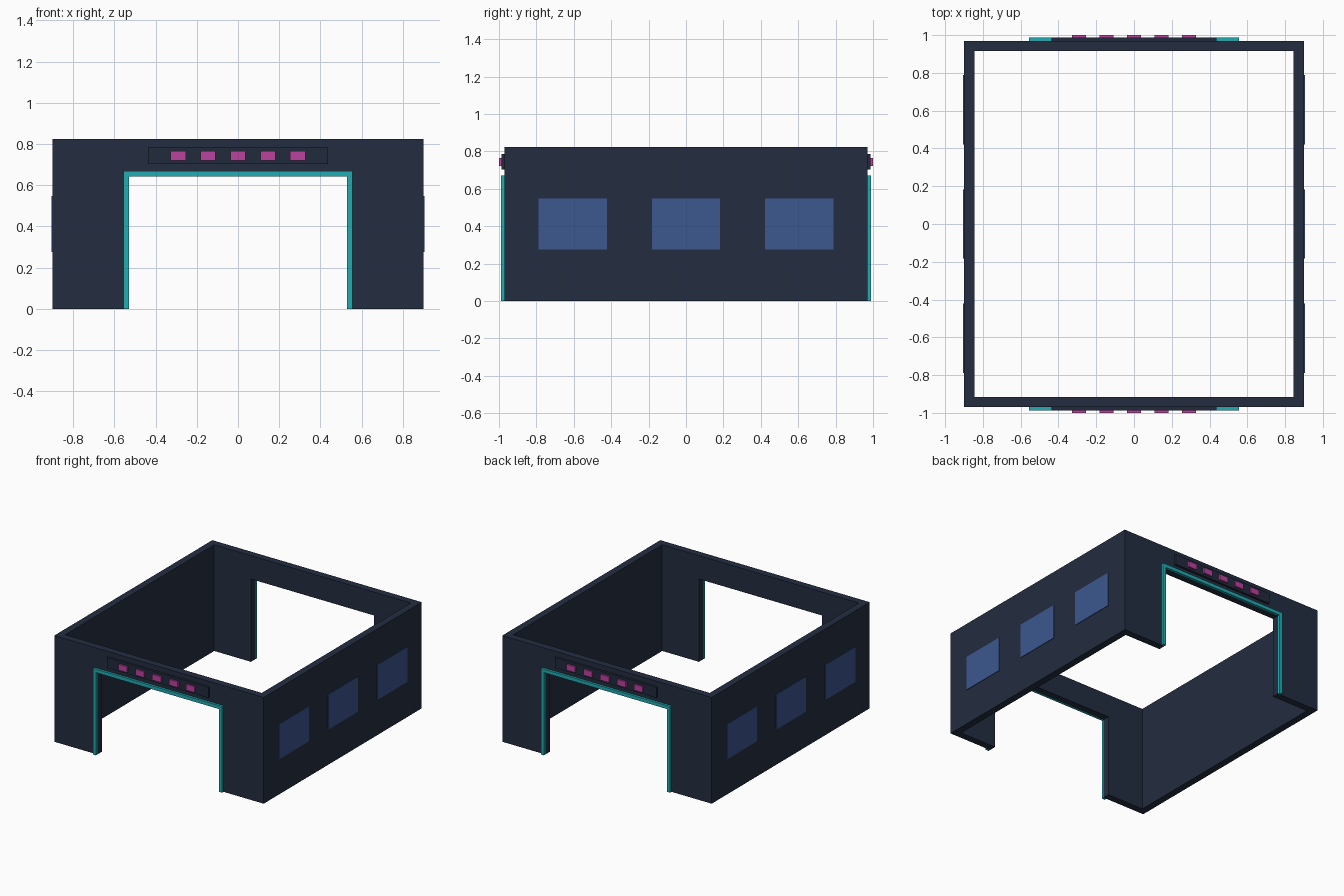
import bpy, bmesh

if "Cube" in bpy.data.objects:
    bpy.data.objects.remove(bpy.data.objects["Cube"], do_unlink=True)


def srgb(*rgb):
    return [(c / 255 / 12.92) if c < 11 else ((c / 255 + 0.055) / 1.055) ** 2.4 for c in rgb]


def material(name, *rgb):
    mat = bpy.data.materials.new(name)
    mat.use_nodes = True
    colour = (*srgb(*rgb), 1)
    mat.diffuse_color = colour
    mat.node_tree.nodes["Principled BSDF"].inputs["Base Color"].default_value = colour
    return mat


NAVY = material("navy wall", 35, 45, 65)
SLATE = material("dark slate panel", 33, 42, 59)
TEAL = material("teal trim", 33, 172, 178)
PINK = material("magenta lamp", 188, 66, 160)
BLUE = material("blue window", 60, 87, 143)


def link(name, bm, mat):
    bmesh.ops.recalc_face_normals(bm, faces=bm.faces)
    mesh = bpy.data.meshes.new(name)
    bm.to_mesh(mesh)
    bm.free()
    mesh.materials.append(mat)
    obj = bpy.data.objects.new(name, mesh)
    bpy.context.collection.objects.link(obj)
    return obj


def box(name, x, y, z, mat):
    """Box from (low, high) pairs on each axis."""
    bm = bmesh.new()
    bmesh.ops.create_cube(bm, size=1)
    for v in bm.verts:
        v.co = [lo + (c + 0.5) * (hi - lo) for c, (lo, hi) in zip(v.co, (x, y, z))]
    return link(name, bm, mat)


def portal(name, outer, top, inner, inner_top, y, mat):
    """Upside-down U profile pushed through the y range."""
    half = [(outer, 0), (outer, top)], [(inner, inner_top), (inner, 0)]
    pts = half[0] + [(-a, b) for a, b in reversed(half[0])]
    pts += [(-a, b) for a, b in reversed(half[1])] + half[1]
    bm = bmesh.new()
    face = bm.faces.new([bm.verts.new((a, y[0], b)) for a, b in pts])
    out = bmesh.ops.extrude_face_region(bm, geom=[face])
    for v in out["geom"]:
        if isinstance(v, bmesh.types.BMVert):
            v.co.y = y[1]
    return link(name, bm, mat)


def span(side, a, b):
    return tuple(sorted((side * a, side * b)))


W, D, H, T = 0.90, 0.97, 0.825, 0.055   # half width, half depth, height, wall thickness
DOOR, DOOR_TOP = 0.53, 0.643

# End walls with doorway, trim, sign panel and lamps
for end, s in (("front", -1), ("back", 1)):
    portal(f"{end}_wall", W, H, DOOR, DOOR_TOP, (s * (D - T), s * D), NAVY)
    portal(f"{end}_door_trim", 0.556, 0.67, DOOR, DOOR_TOP, (s * D, s * 0.988), TEAL)
    box(f"{end}_panel", (-0.436, 0.436), span(s, D, 0.987), (0.704, 0.786), SLATE)
    for i in range(5):
        x = (i - 2) * 0.145
        box(f"{end}_lamp_{i + 1}", (x - 0.037, x + 0.037), span(s, 0.985, 1.0),
            (0.721, 0.766), PINK)

# Side walls with windows
for side, s in (("right", -1), ("left", 1)):
    box(f"{side}_wall", span(s, W - T, W), (T - D, D - T), (0, H), NAVY)
    for i in range(3):
        y = (i - 1) * 0.605
        box(f"{side}_window_{i + 1}", span(s, W - 0.003, W + 0.005),
            (y - 0.183, y + 0.183), (0.277, 0.548), BLUE)
